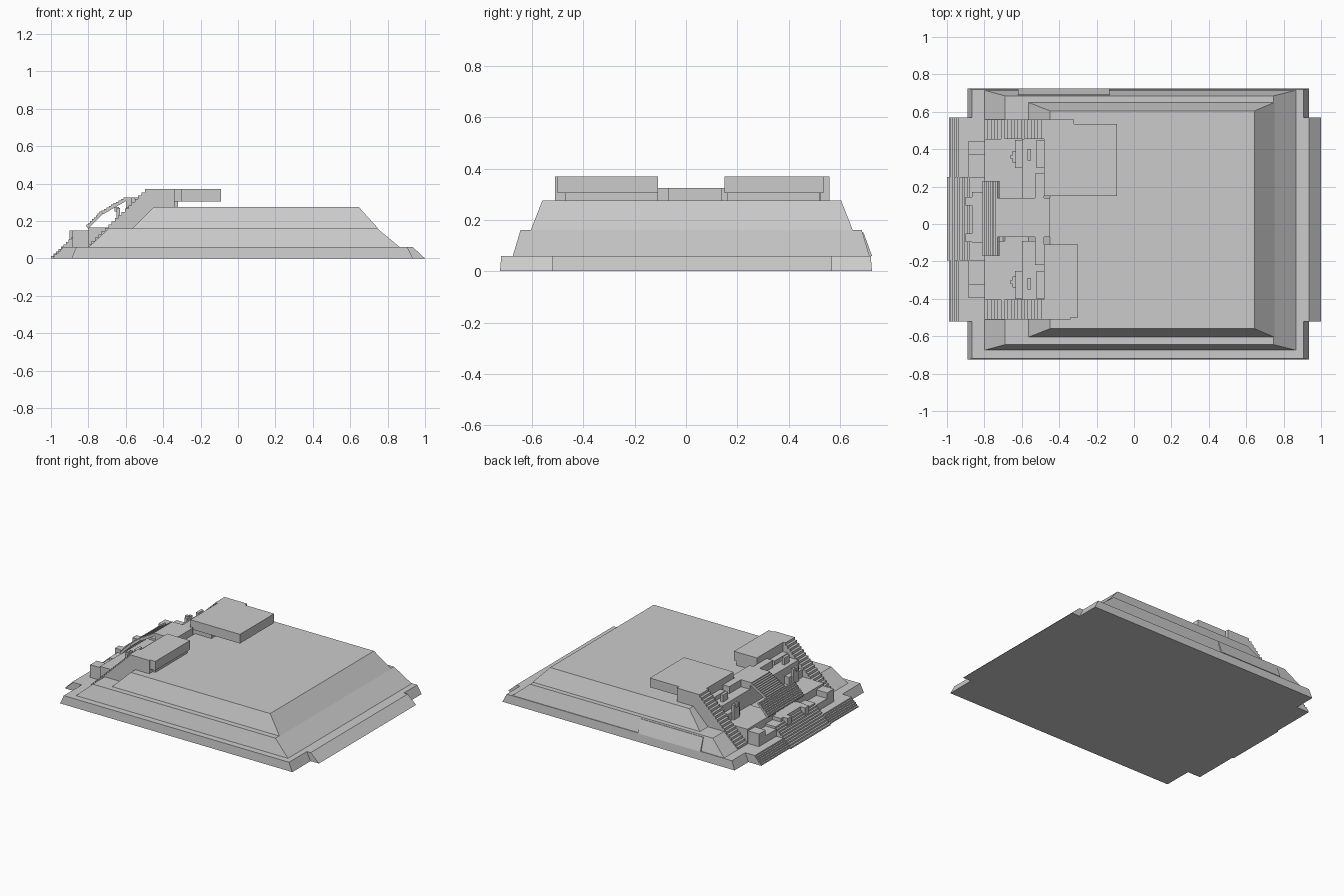
import bpy, bmesh

if "Cube" in bpy.data.objects:
    bpy.data.objects.remove(bpy.data.objects["Cube"])

YC = 0.025  # centre line of the stair side


def make(name, verts, faces):
    me = bpy.data.meshes.new(name)
    me.from_pydata(verts, [], faces)
    bm = bmesh.new()
    bm.from_mesh(me)
    bmesh.ops.recalc_face_normals(bm, faces=bm.faces)
    bm.to_mesh(me)
    bm.free()
    ob = bpy.data.objects.new(name, me)
    bpy.context.collection.objects.link(ob)
    return ob


def frustum(name, bot, top, z0, z1):
    v = []
    for (x0, x1, y0, y1), z in ((bot, z0), (top, z1)):
        v += [(x0, y0, z), (x1, y0, z), (x1, y1, z), (x0, y1, z)]
    return make(name, v, [(0, 3, 2, 1), (4, 5, 6, 7)] +
                [(i, (i + 1) % 4, (i + 1) % 4 + 4, i + 4) for i in range(4)])


def box(name, x0, x1, y0, y1, z0, z1):
    r = (x0, x1, y0, y1)
    return frustum(name, r, r, z0, z1)


def pair(name, x0, x1, y0, y1, z0, z1):
    box(name + "_back", x0, x1, y0, y1, z0, z1)
    box(name + "_front", x0, x1, 2 * YC - y1, 2 * YC - y0, z0, z1)


def extrude(name, pts, y0, y1):
    n = len(pts)
    v = [(x, y0, z) for x, z in pts] + [(x, y1, z) for x, z in pts]
    f = [tuple(range(n)), tuple(range(2 * n - 1, n - 1, -1))]
    f += [(i, (i + 1) % n, (i + 1) % n + n, i + n) for i in range(n)]
    return make(name, v, f)


def steps(a, b, n):
    dx, dz = (b[0] - a[0]) / n, (b[1] - a[1]) / n
    pts = [a]
    for i in range(n):
        x, z = a[0] + i * dx, a[1] + (i + 1) * dz
        pts += [(x, z), (x + dx, z)]
    return pts


# Three stepped tiers with sloping sides
frustum("base_tier", (-.89, .935, -.725, .725), (-.865, .905, -.72, .72), 0, .06)
frustum("middle_tier", (-.80, .865, -.675, .715), (-.69, .745, -.645, .685), .06, .16)
frustum("upper_tier", (-.565, .75, -.605, .65), (-.45, .645, -.56, .605), .16, .275)

# Sloped projection on the far end
extrude("end_apron", [(.85, 0), (1, 0), (.935, .06), (.85, .06)], -.52, .57)

# Leaning panel on the back face
make("leaning_panel", [(-.62, .725, .06), (-.13, .725, .06), (-.13, .692, .15), (-.62, .692, .15),
                       (-.62, .715, .06), (-.13, .715, .06), (-.13, .685, .15), (-.62, .685, .15)],
     [(0, 1, 2, 3), (7, 6, 5, 4), (0, 4, 5, 1), (1, 5, 6, 2), (2, 6, 7, 3), (3, 7, 4, 0)])

# Wide bottom steps and terrace
extrude("bottom_steps", steps((-.99, 0), (-.93, .06), 6) + [(-.78, .06), (-.78, 0)], -.52, .57)

# Side stairways rising to the roof slabs
for tag, y0, y1 in (("back", .455, .56), ("front", -.51, -.405)):
    extrude("side_stair_" + tag,
            steps((-.80, .06), (-.48, .37), 18) + [(-.34, .37), (-.34, .20), (-.5, .06)], y0, y1)
box("stair_cheek", -.36, -.32, .525, .56, .27, .37)

# Roof slabs and their supports
box("roof_slab_back", -.48, -.09, .15, .535, .305, .37)
box("roof_slab_front", -.48, -.30, -.50, -.11, .305, .37)
pair("slab_support", -.48, -.32, .16, .52, .26, .305)

# Lower central stair and landing
extrude("lower_center_stair",
        steps((-1, 0), (-.865, .125), 10) + [(-.70, .125), (-.70, 0)], -.195, .25)
box("center_landing", -.865, -.70, -.10, .17, .12, .15)
pair("landing_post", -.90, -.865, .10, .145, .09, .15)

# Upper central stairs, thin flights over the terraces
extrude("wide_flight", steps((-.81, .17), (-.73, .25), 8) + [(-.72, .24), (-.80, .16)], -.17, .23)
extrude("narrow_flight", steps((-.73, .25), (-.60, .325), 10) + [(-.59, .312), (-.72, .237)], -.07, .14)
box("center_platform", -.60, -.45, -.07, .14, .16, .325)

# Terraces between the stairs
pair("low_block", -.885, -.80, .24, .37, .06, .11)
pair("low_corner_block", -.885, -.80, .37, .445, .06, .15)
pair("middle_terrace", -.80, -.60, .14, .455, .06, .165)
pair("upper_terrace", -.60, -.48, .14, .455, .06, .275)
pair("platform_shoulder", -.53, -.48, .115, .27, .27, .325)
pair("terrace_wall", -.635, -.60, .30, .45, .16, .22)
pair("upper_wall", -.52, -.48, .30, .45, .27, .305)

# Small standing pieces on the terraces
pair("terrace_figure", -.65, -.63, .33, .39, .16, .27)
pair("terrace_figure_cap", -.66, -.635, .35, .37, .25, .275)
pair("upper_figure", -.57, -.55, .34, .40, .27, .325)
